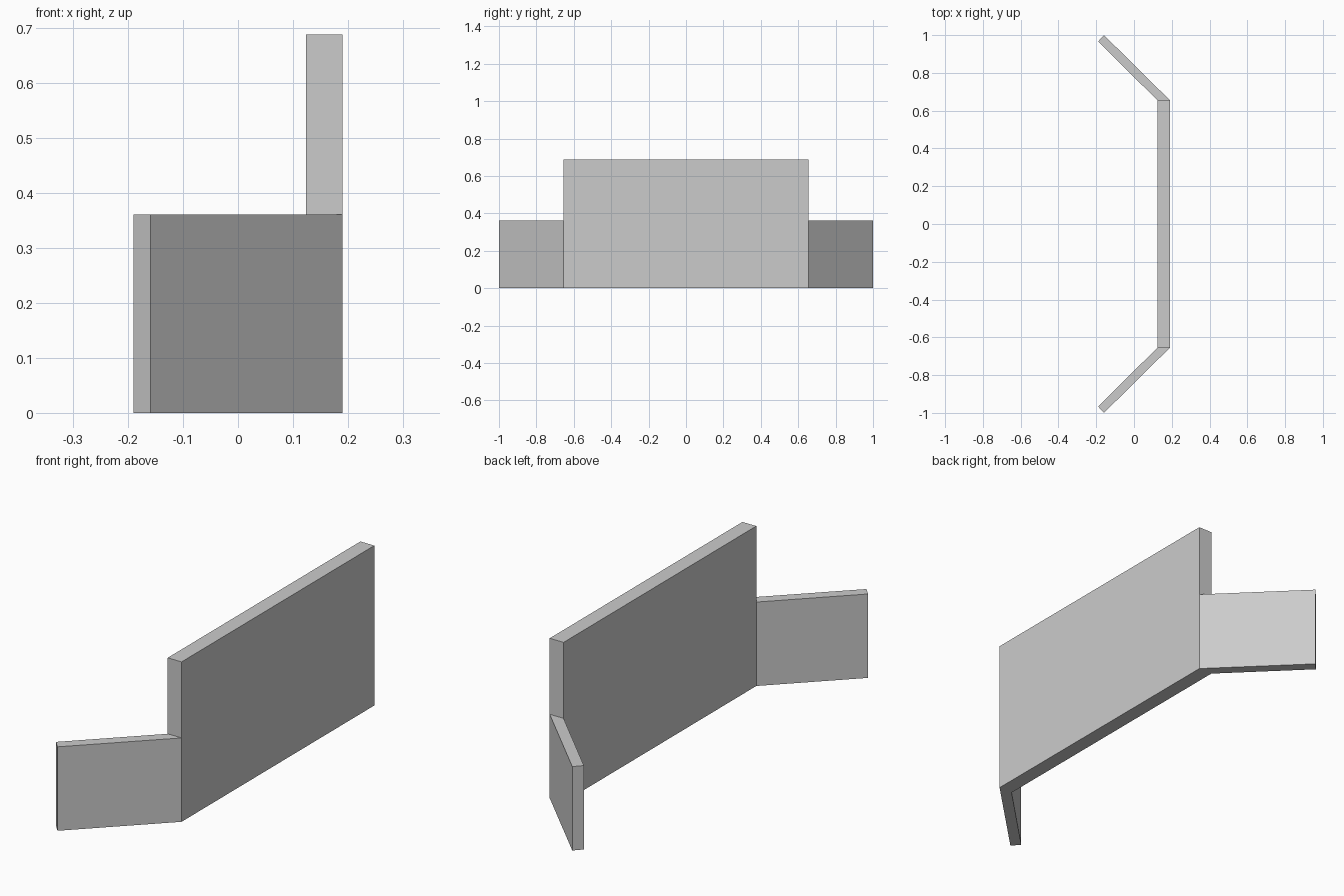
import bpy
import bmesh

cube = bpy.data.objects.get("Cube")
if cube:
    bpy.data.objects.remove(cube, do_unlink=True)

GREY = (0.6, 0.6, 0.6, 1.0)
mat = bpy.data.materials.new("plain grey")
mat.use_nodes = True
mat.diffuse_color = GREY
mat.node_tree.nodes["Principled BSDF"].inputs["Base Color"].default_value = GREY


def wall(name, plan, height):
    """Extrude a plan outline up from the ground."""
    bm = bmesh.new()
    base = bm.faces.new([bm.verts.new((x, y, 0)) for x, y in plan])
    top = bmesh.ops.extrude_face_region(bm, geom=[base], use_keep_orig=True)
    verts = [v for v in top["geom"] if isinstance(v, bmesh.types.BMVert)]
    bmesh.ops.translate(bm, vec=(0, 0, height), verts=verts)
    bmesh.ops.recalc_face_normals(bm, faces=bm.faces)
    mesh = bpy.data.meshes.new(name)
    bm.to_mesh(mesh)
    bm.free()
    mesh.materials.append(mat)
    obj = bpy.data.objects.new(name, mesh)
    bpy.context.collection.objects.link(obj)
    return obj


OUTER, INNER, BEND = 0.19, 0.124, 0.655

# Tall main wall
wall("main_wall", [(INNER, -BEND), (OUTER, -BEND), (OUTER, BEND), (INNER, BEND)], 0.688)

# Low angled wing walls at both ends
for name, side in (("front_wing_wall", -1), ("back_wing_wall", 1)):
    plan = [(INNER, BEND), (OUTER, BEND), (-0.159, 1.0), (-0.19, 0.966)]
    wall(name, [(x, y * side) for x, y in plan], 0.361)
